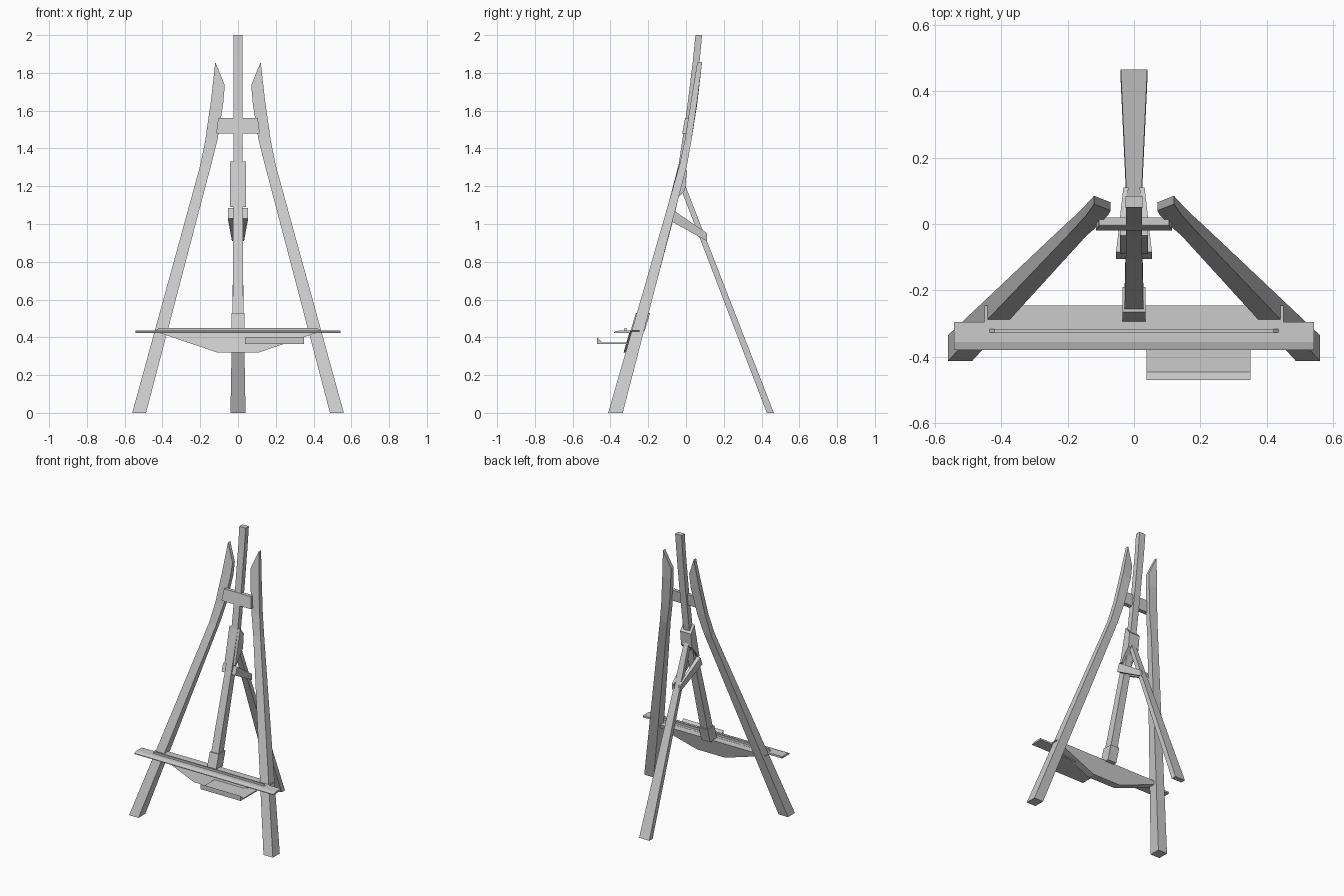
import bpy
import bmesh

if "Cube" in bpy.data.objects:
    bpy.data.objects.remove(bpy.data.objects["Cube"])

# One plain grey for every part
grey = bpy.data.materials.new("plain grey")
grey.use_nodes = True
COLOUR = (0.6, 0.6, 0.6, 1)
grey.diffuse_color = COLOUR
grey.node_tree.nodes["Principled BSDF"].inputs["Base Color"].default_value = COLOUR


def loft(name, rings):
    """Skin closed rings of equal length and cap both ends."""
    bm = bmesh.new()
    loops = [[bm.verts.new(p) for p in ring] for ring in rings]
    n = len(loops[0])
    for a, b in zip(loops, loops[1:]):
        for i in range(n):
            j = (i + 1) % n
            bm.faces.new((a[i], a[j], b[j], b[i]))
    bm.faces.new(loops[0])
    bm.faces.new(loops[-1])
    bmesh.ops.recalc_face_normals(bm, faces=bm.faces)
    mesh = bpy.data.meshes.new(name)
    bm.to_mesh(mesh)
    bm.free()
    mesh.materials.append(grey)
    obj = bpy.data.objects.new(name, mesh)
    bpy.context.collection.objects.link(obj)
    return obj


def extrude_x(name, profile, x0, x1):
    """Extrude a (y, z) profile sideways."""
    return loft(name, [[(x, y, z) for y, z in profile] for x in (x0, x1)])


def centred_beam(name, rows):
    """Beam through rows of (z, half width, front y, back y)."""
    return loft(name, [[(-w, f, z), (w, f, z), (w, b, z), (-w, b, z)]
                       for z, w, f, b in rows])


# Curved front legs: (outer x, outer z, inner x, inner z, front y, back y)
leg_rows = [
    (0.56, 0, 0.487, 0, -0.412, -0.335),
    (0.20, 1.31, 0.143, 1.31, -0.035, 0.005),
    (0.172, 1.45, 0.108, 1.45, -0.005, 0.03),
    (0.143, 1.656, 0.078, 1.64, 0.027, 0.06),
    (0.12, 1.857, 0.07, 1.735, 0.06, 0.085),
]
for side, label in ((1, "left"), (-1, "right")):
    rings = []
    for xo, zo, xi, zi, front, back in leg_rows:
        drop = 0.02 if zo != zi and zo > 1.8 else 0
        rings.append([(side * xo, front, zo), (side * xi, front - drop, zi),
                      (side * xi, back - drop, zi), (side * xo, back, zo)])
    loft("front_leg_" + label, rings)

# Central mast, bending upright near the top, with its foot block
centred_beam("mast", [
    (0.43, 0.029, -0.285, -0.225),
    (1.05, 0.025, -0.108, -0.06),
    (1.32, 0.024, -0.038, 0.0),
    (1.6, 0.024, 0.004, 0.04),
    (1.86, 0.024, 0.036, 0.072),
    (2.0, 0.025, 0.05, 0.085),
])
centred_beam("mast_foot", [(0.43, 0.035, -0.295, -0.22), (0.53, 0.035, -0.265, -0.19)])

# Upper crosspiece between the legs
centred_beam("upper_crosspiece", [(1.48, 0.115, -0.02, 0.01), (1.56, 0.105, -0.005, 0.02)])

# Hinge block and rear leg
extrude_x("hinge_block", [(-0.035, 1.33), (0.005, 1.28), (-0.005, 1.18), (-0.04, 1.14),
                          (-0.075, 1.09), (-0.09, 1.09)], -0.042, 0.042)
centred_beam("rear_leg", [(0, 0.04, 0.428, 0.465), (1.22, 0.018, -0.04, -0.01)])

# Pair of brace bars converging on the rear leg
for side, label in ((1, "left"), (-1, "right")):
    rings = [[(side * x, y, z) for x, y, z in ring] for ring in (
        [(0.025, -0.106, 1.03), (0.054, -0.106, 1.03), (0.054, -0.085, 1.085), (0.025, -0.085, 1.085)],
        [(0.017, 0.11, 0.91), (0.032, 0.11, 0.91), (0.032, 0.11, 0.952), (0.017, 0.11, 0.952)])]
    loft("brace_bar_" + label, rings)

# Canvas shelf with bevelled front, and the thin ridge along it
extrude_x("shelf", [(-0.38, 0.423), (-0.295, 0.423), (-0.295, 0.436), (-0.355, 0.436),
                    (-0.38, 0.428)], -0.542, 0.542)
loft("shelf_ridge", [[(-w, -0.326, z), (w, -0.326, z), (w, -0.316, z), (-w, -0.316, z)]
                     for z, w in ((0.434, 0.437), (0.45, 0.42))])

# Tapered apron leaning with the legs
apron = [(-0.45, 0.435), (-0.11, 0.32), (0.11, 0.32), (0.45, 0.435)]
loft("apron", [[(x, offset + 0.29 * (z - 0.435), z) for x, z in apron]
               for offset in (-0.297, -0.245)])

# Small tool tray with a raised lip
extrude_x("tool_tray", [(-0.47, 0.4), (-0.47, 0.365), (-0.29, 0.365), (-0.29, 0.373),
                        (-0.445, 0.373)], 0.037, 0.35)
